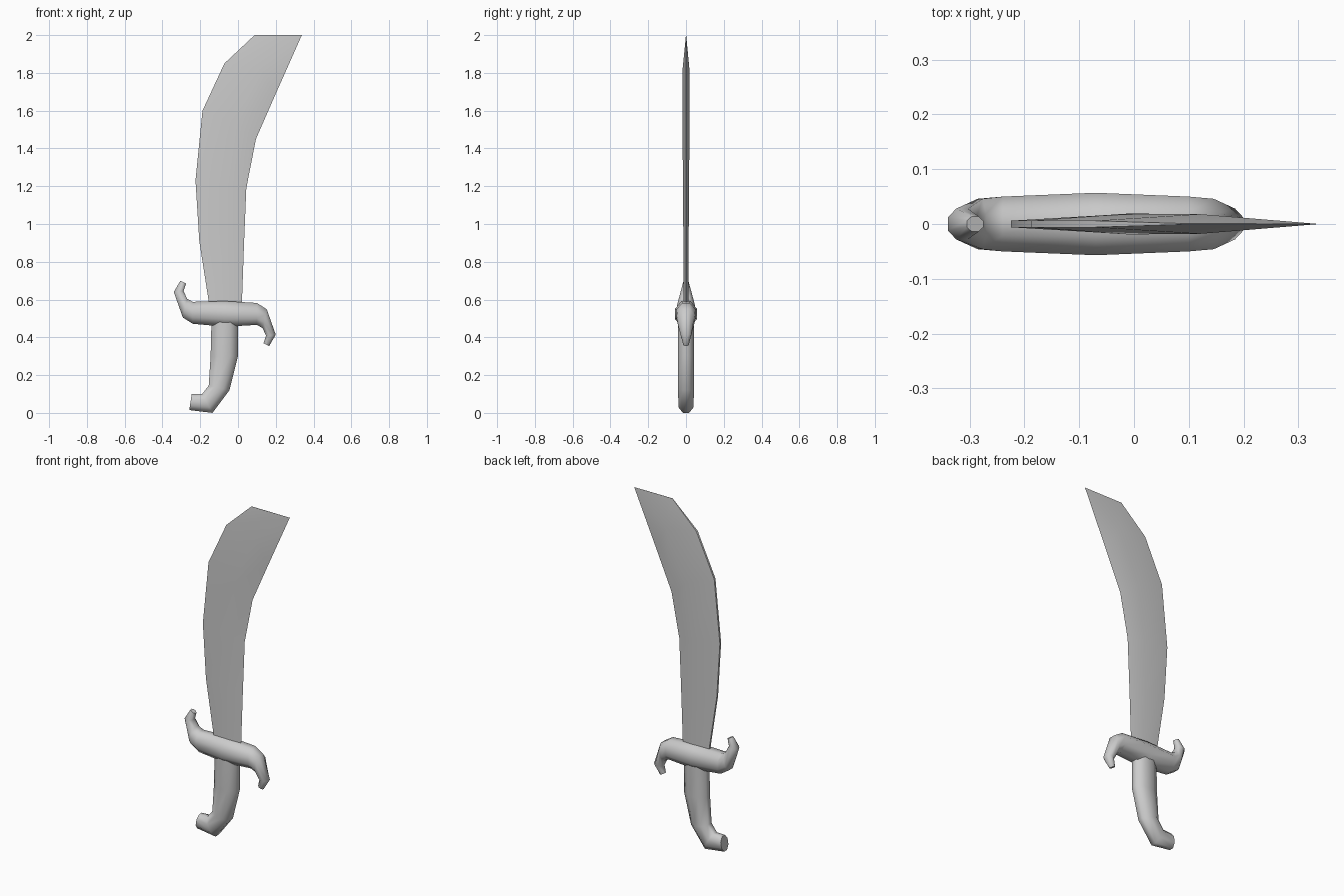
import bpy, bmesh, math

if "Cube" in bpy.data.objects:
    bpy.data.objects.remove(bpy.data.objects["Cube"])


def loft(name, rings, angle):
    """Skin a list of equal-length closed rings and cap both ends."""
    bm = bmesh.new()
    rows = [[bm.verts.new(p) for p in ring] for ring in rings]
    n = len(rows[0])
    for a, b in zip(rows, rows[1:]):
        for i in range(n):
            j = (i + 1) % n
            bm.faces.new((a[i], a[j], b[j], b[i]))
    bm.faces.new(rows[0][::-1])
    bm.faces.new(rows[-1])
    bmesh.ops.remove_doubles(bm, verts=bm.verts, dist=0.0005)
    bmesh.ops.recalc_face_normals(bm, faces=bm.faces)
    mesh = bpy.data.meshes.new(name)
    bm.to_mesh(mesh)
    bm.free()
    obj = bpy.data.objects.new(name, mesh)
    bpy.context.collection.objects.link(obj)
    bpy.ops.object.select_all(action='DESELECT')
    obj.select_set(True)
    bpy.context.view_layer.objects.active = obj
    bpy.ops.object.shade_smooth_by_angle(angle=math.radians(angle))
    return obj


def octagon(p, q, hw):
    """Eight-sided ring spanning outline points p and q, half-width hw in y."""
    k = 1 / math.cos(math.pi / 8)
    ring = []
    for i in range(8):
        a = math.pi / 8 + i * math.pi / 4
        c, s = k * math.cos(a), k * math.sin(a)
        ring.append(((p[0] + q[0]) / 2 + c * (p[0] - q[0]) / 2,
                     hw * s,
                     (p[1] + q[1]) / 2 + c * (p[1] - q[1]) / 2))
    return ring


# Blade: spine point, ridge point, cutting-edge point, ridge half-thickness
tip = (0.338, 2.0)
blade = [
    ((-0.143, 0.52), (-0.06, 0.52), (0.018, 0.52), 0.012),
    ((-0.155, 0.59), (-0.06, 0.59), (0.021, 0.59), 0.012),
    ((-0.205, 0.91), (-0.065, 0.90), (0.032, 0.90), 0.014),
    ((-0.225, 1.23), (-0.055, 1.21), (0.044, 1.19), 0.016),
    ((-0.188, 1.60), (-0.01, 1.53), (0.095, 1.45), 0.019),
    ((-0.072, 1.85), (0.12, 1.82), (0.20, 1.69), 0.018),
    ((0.088, 2.0), tip, tip, 0.0),
]
rings = []
for (sx, sz), (rx, rz), (ex, ez), t in blade:
    st = 0.006 if t else 0.001
    rings.append([(sx, -st, sz), (rx, -t, rz), (ex, 0, ez),
                  (rx, t, rz), (sx, st, sz)])
loft("blade", rings, 35)

# Crossguard: one half is profiled, the other is its half-turn about the centre
cx, cz = -0.07, 0.527
half = [
    ((-0.275, 0.685), (-0.305, 0.70), 0.014),
    ((-0.288, 0.645), (-0.34, 0.64), 0.028),
    ((-0.27, 0.605), (-0.292, 0.505), 0.046),
    ((-0.24, 0.588), (-0.24, 0.472), 0.05),
]
other = [((2 * cx - q[0], 2 * cz - q[1]), (2 * cx - p[0], 2 * cz - p[1]), w)
         for p, q, w in reversed(half)]
middle = [((cx, 0.592), (cx, 0.456), 0.057)]
loft("crossguard", [octagon(*s) for s in half + middle + other], 60)

# Grip with hooked pommel
grip = [
    ((-0.14, 0.50), (0.0, 0.50), 0.042),
    ((-0.145, 0.30), (0.0, 0.30), 0.042),
    ((-0.155, 0.145), (-0.045, 0.12), 0.042),
    ((-0.19, 0.10), (-0.135, 0.0), 0.04),
    ((-0.245, 0.10), (-0.258, 0.015), 0.032),
]
loft("grip", [octagon(*s) for s in grip], 60)
